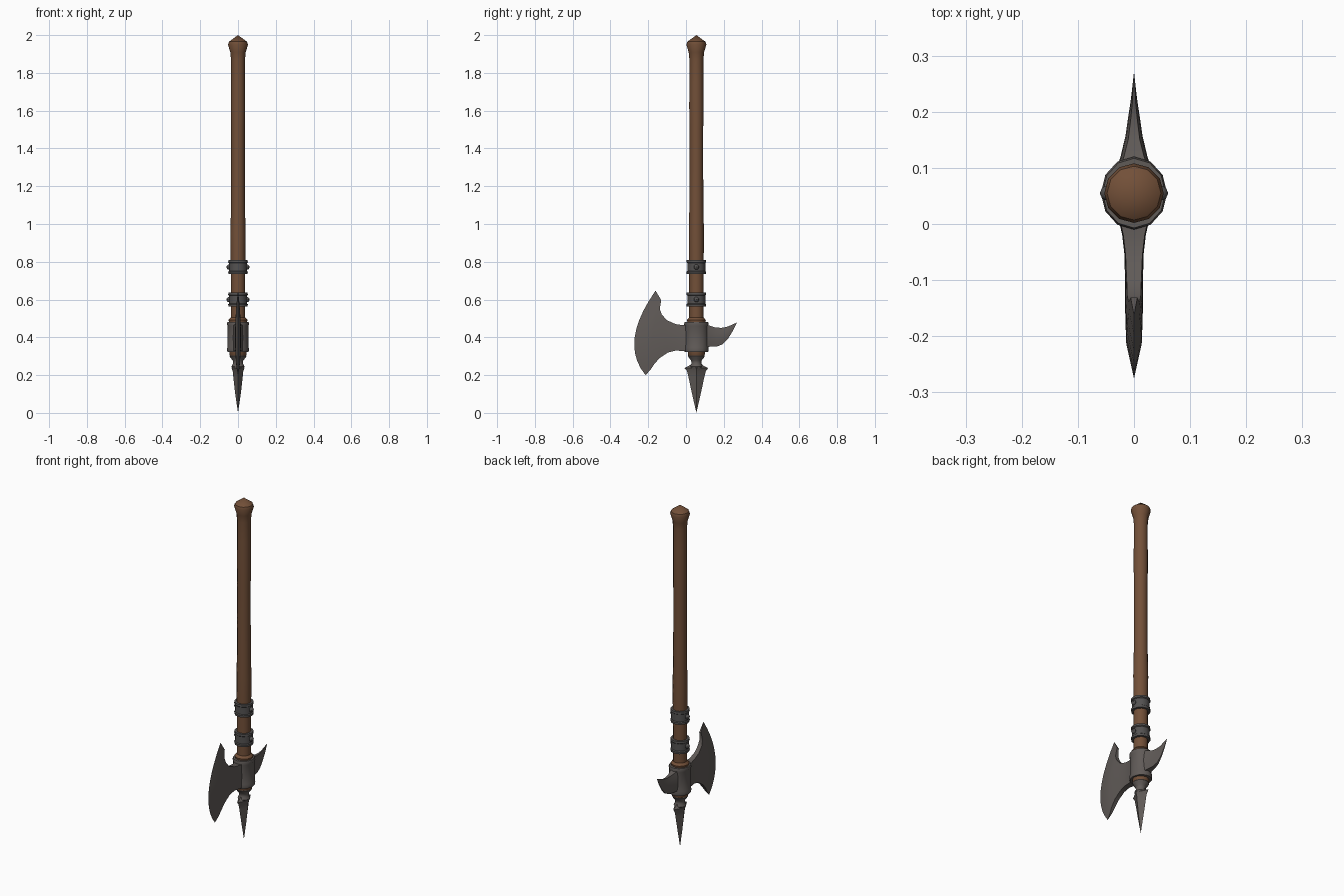
import bpy, bmesh, math
from mathutils import Vector

AXIS = 0.055  # y of the shaft


def material(name, rgb):
    m = bpy.data.materials.new(name)
    m.diffuse_color = (*rgb, 1)
    return m


WOOD = material("brown wood", (0.17, 0.08, 0.040))
STEEL = material("grey steel", (0.118, 0.104, 0.097))
DARK = material("dark iron", (0.088, 0.084, 0.083))


def finish(name, bm, mat, angle=35):
    bmesh.ops.remove_doubles(bm, verts=bm.verts, dist=0.0003)
    bmesh.ops.recalc_face_normals(bm, faces=bm.faces)
    me = bpy.data.meshes.new(name)
    bm.to_mesh(me)
    bm.free()
    me.materials.append(mat)
    ob = bpy.data.objects.new(name, me)
    bpy.context.collection.objects.link(ob)
    bpy.ops.object.select_all(action='DESELECT')
    ob.select_set(True)
    bpy.context.view_layer.objects.active = ob
    bpy.ops.object.shade_smooth_by_angle(angle=math.radians(angle))
    return ob


def skin(bm, rings):
    """Join closed vertex rings and cap both ends."""
    rings = [[bm.verts.new(p) for p in r] for r in rings]
    n = len(rings[0])
    for a, b in zip(rings, rings[1:]):
        for i in range(n):
            j = (i + 1) % n
            bm.faces.new((a[i], a[j], b[j], b[i]))
    bm.faces.new(rings[0])
    bm.faces.new(rings[-1])


def lathe(name, profile, mat, sides=12, angle=35):
    """Profile rows are (z, x radius, y radius)."""
    bm = bmesh.new()
    skin(bm, [[(rx * math.cos(k * math.tau / sides),
                AXIS + ry * math.sin(k * math.tau / sides), z)
               for k in range(sides)] for z, rx, ry in profile])
    return finish(name, bm, mat, angle)


def rounded(rows):
    return [(z, r, r) for z, r in rows]


# Wooden shaft with flared pommel
lathe("handle", rounded([
    (0.29, 0.034), (0.305, 0.044), (0.33, 0.046), (0.47, 0.046), (0.492, 0.050),
    (0.505, 0.038), (0.7, 0.038), (0.85, 0.039), (0.95, 0.040), (1.1, 0.037),
    (1.3, 0.036), (1.5, 0.036), (1.62, 0.038), (1.75, 0.037), (1.87, 0.037),
    (1.91, 0.041), (1.95, 0.053), (1.965, 0.048), (2.0, 0.0001)]), WOOD)

# Two iron collars, each with a rivet on either side
for label, z in (("upper", 0.772), ("lower", 0.600)):
    h = 0.037
    lathe(label + "_collar", rounded([
        (z - h, 0.036), (z - h, 0.051), (z - h + 0.012, 0.052), (z - h + 0.016, 0.047),
        (z + h - 0.016, 0.047), (z + h - 0.012, 0.052), (z + h, 0.051), (z + h, 0.036)]), DARK)
    bm = bmesh.new()
    for s in (-1, 1):
        made = bmesh.ops.create_uvsphere(bm, u_segments=8, v_segments=6, radius=0.014)
        bmesh.ops.translate(bm, verts=made["verts"], vec=(s * 0.047, AXIS, z))
    finish(label + "_rivets", bm, DARK)

# Axe head socket
lathe("socket", [(0.322, 0.046, 0.050), (0.322, 0.056, 0.062), (0.338, 0.059, 0.065),
                 (0.348, 0.055, 0.064), (0.460, 0.055, 0.064), (0.470, 0.059, 0.065),
                 (0.482, 0.056, 0.062), (0.482, 0.046, 0.050)], STEEL)

# Spear point below the shaft
lathe("spear_neck", rounded([(0.315, 0.040), (0.300, 0.044), (0.292, 0.040), (0.278, 0.028),
                             (0.262, 0.026), (0.245, 0.034), (0.225, 0.026)]), STEEL)
lathe("spear_point", [(0.262, 0.020, 0.024), (0.250, 0.030, 0.038), (0.237, 0.034, 0.063),
                      (0.222, 0.028, 0.050), (0.190, 0.025, 0.042), (0.110, 0.016, 0.025),
                      (0.0, 0.0001, 0.0001)], STEEL, 4, 20)


def plate(name, columns, steps):
    """Columns: top, middle and bottom (y, z), thickness at middle and at ends."""
    bm = bmesh.new()
    rings = []
    for top, mid, low, thick, rim in columns:
        left, right = [], []
        for i in range(steps + 1):
            t = i / steps
            p = (Vector(top) * (2 * t - 1) * (t - 1) + Vector(mid) * 4 * t * (1 - t)
                 + Vector(low) * t * (2 * t - 1))
            x = rim + (thick - rim) * (1 - abs(2 * t - 1) ** 2)
            left.append((-x, p.x, p.y))
            right.append((x, p.x, p.y))
        rings.append(left + right[::-1])
    skin(bm, rings)
    return finish(name, bm, STEEL, 30)


# Crescent blade with a bevelled cutting edge
plate("axe_blade", [
    ((0.020, 0.465), (0.020, 0.397), (0.020, 0.328), 0.030, 0.028),
    ((-0.020, 0.465), (-0.020, 0.397), (-0.020, 0.328), 0.021, 0.019),
    ((-0.055, 0.470), (-0.055, 0.398), (-0.055, 0.330), 0.017, 0.015),
    ((-0.100, 0.490), (-0.105, 0.398), (-0.095, 0.320), 0.016, 0.013),
    ((-0.128, 0.520), (-0.145, 0.398), (-0.140, 0.290), 0.016, 0.012),
    ((-0.139, 0.550), (-0.180, 0.398), (-0.168, 0.258), 0.015, 0.010),
    ((-0.131, 0.597), (-0.210, 0.398), (-0.188, 0.228), 0.014, 0.006),
    ((-0.161, 0.647), (-0.272, 0.397), (-0.214, 0.200), 0.0003, 0.0003)], 10)

# Upturned rear spike
plate("rear_spike", [
    ((0.095, 0.472), (0.095, 0.408), (0.095, 0.344), 0.032, 0.026),
    ((0.120, 0.464), (0.120, 0.407), (0.120, 0.350), 0.024, 0.018),
    ((0.152, 0.453), (0.158, 0.402), (0.165, 0.352), 0.015, 0.010),
    ((0.185, 0.450), (0.193, 0.407), (0.195, 0.364), 0.010, 0.006),
    ((0.215, 0.455), (0.219, 0.423), (0.222, 0.392), 0.006, 0.003),
    ((0.240, 0.465), (0.244, 0.450), (0.247, 0.432), 0.003, 0.002),
    ((0.269, 0.478), (0.269, 0.477), (0.269, 0.476), 0.0003, 0.0003)], 4)
